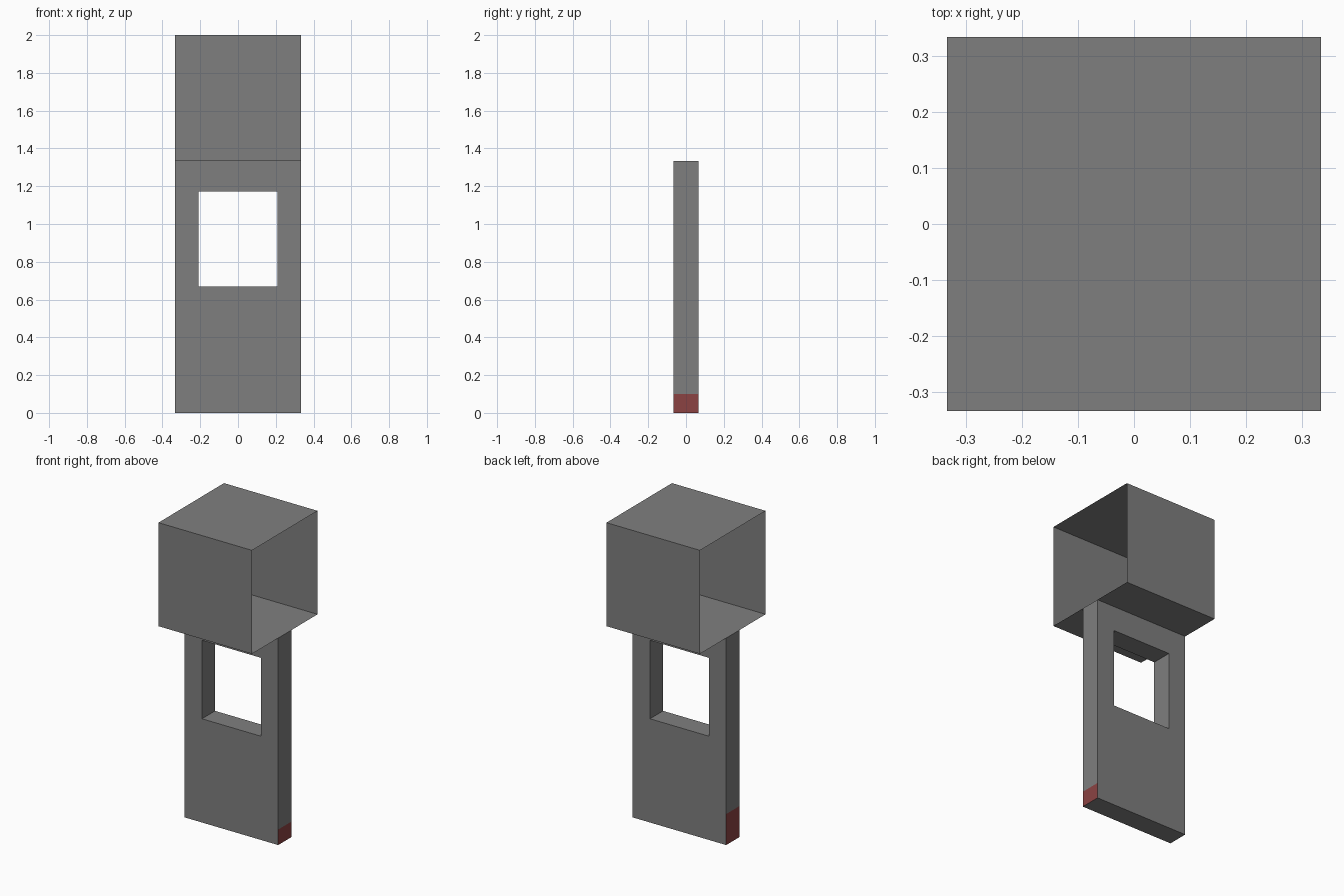
import bpy, bmesh
from mathutils import Vector

if "Cube" in bpy.data.objects:
    bpy.data.objects.remove(bpy.data.objects["Cube"])


def material(name, rgb):
    m = bpy.data.materials.new(name)
    m.diffuse_color = (*rgb, 1.0)
    m.use_nodes = True
    m.node_tree.nodes["Principled BSDF"].inputs["Base Color"].default_value = m.diffuse_color
    return m


GREY = material("grey", (0.212, 0.212, 0.212))
RED = material("dull_red", (0.26, 0.055, 0.055))

W, D = 1 / 3, 1 / 15      # half width of everything, half depth of the post
SPLIT = 4 / 3             # height where post ends and box begins


def finish(bm, name, mats):
    bmesh.ops.recalc_face_normals(bm, faces=bm.faces)
    mesh = bpy.data.meshes.new(name)
    bm.to_mesh(mesh)
    bm.free()
    for m in mats:
        mesh.materials.append(m)
    ob = bpy.data.objects.new(name, mesh)
    bpy.context.collection.objects.link(ob)
    return ob


# Post: flat slab with a rectangular window, red patches low on both ends
def loop(bm, w, z0, z1):
    return [bm.verts.new((x, -D, z)) for x, z in
            ((-w, z0), (w, z0), (w, z1), (-w, z1))]


bm = bmesh.new()
outer = loop(bm, W, 0, SPLIT)
inner = loop(bm, 0.21, 0.668, 1.173)
faces = [bm.faces.new((outer[i], outer[(i + 1) % 4], inner[(i + 1) % 4], inner[i]))
         for i in range(4)]
ext = bmesh.ops.extrude_face_region(bm, geom=faces, use_keep_orig=True)
moved = [g for g in ext["geom"] if isinstance(g, bmesh.types.BMVert)]
bmesh.ops.translate(bm, vec=Vector((0, 2 * D, 0)), verts=moved)
for h in (0.1, 0.2):
    bmesh.ops.bisect_plane(bm, geom=bm.verts[:] + bm.edges[:] + bm.faces[:],
                           plane_co=(0, 0, h), plane_no=(0, 0, 1))
bmesh.ops.recalc_face_normals(bm, faces=bm.faces)
for f in bm.faces:
    c = f.calc_center_median()
    if abs(c.x) > W - 0.001:
        limit = 0.1 if c.x > 0 else 0.2
        f.material_index = int(c.z < limit)
finish(bm, "post", [GREY, RED])

# Box on top: thin-walled sleeve, open at the left and right ends
bm = bmesh.new()
bmesh.ops.create_cube(bm, size=2 * W)
bmesh.ops.translate(bm, vec=Vector((0, 0, SPLIT + W)), verts=bm.verts)
bm.normal_update()
ends = [f for f in bm.faces if abs(f.normal.x) > 0.9]
bmesh.ops.delete(bm, geom=ends, context='FACES_ONLY')
finish(bm, "open_box", [GREY])
